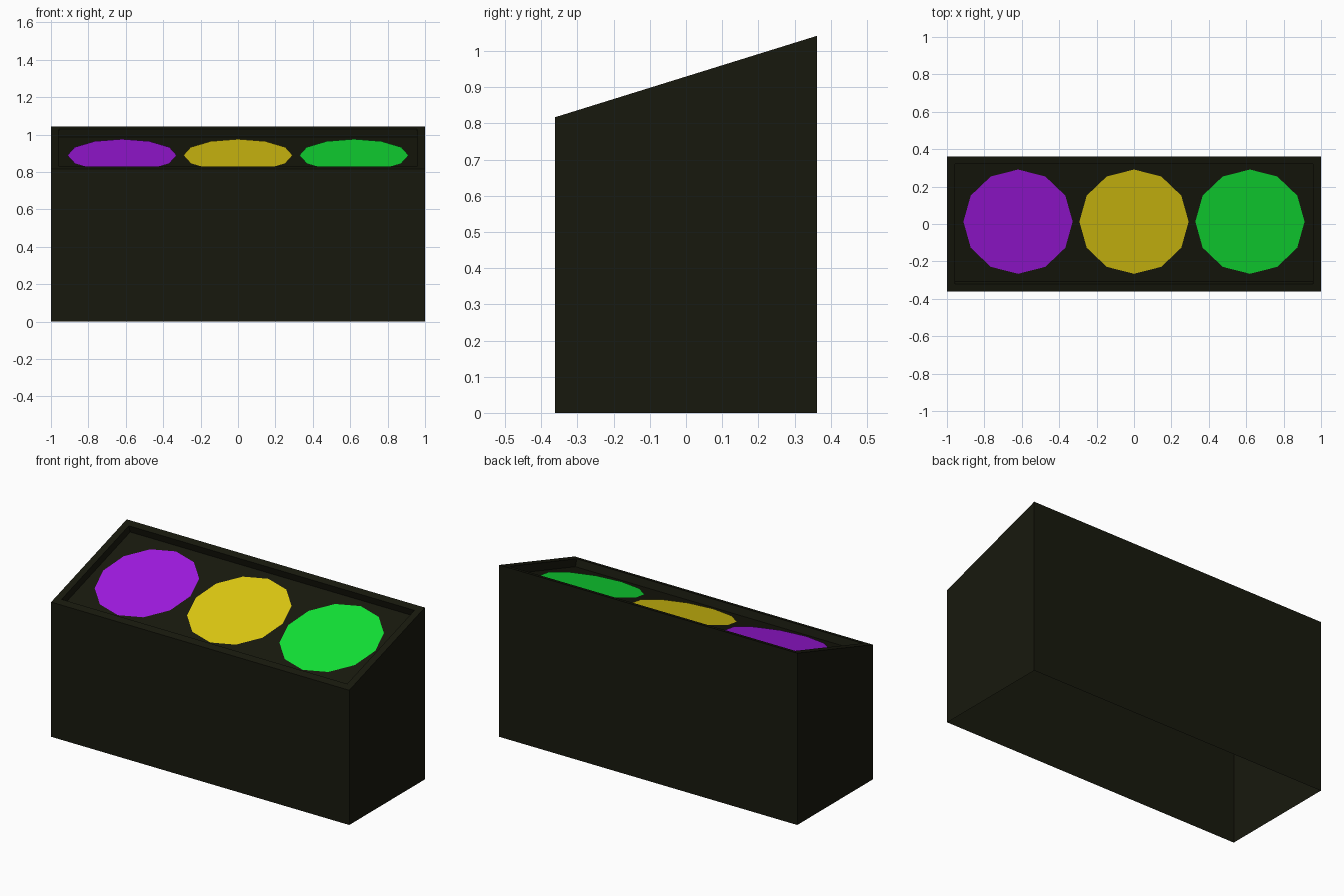
import bpy, bmesh
from math import atan2, cos, sin

if "Cube" in bpy.data.objects:
    bpy.data.objects.remove(bpy.data.objects["Cube"])

HALF_X, HALF_Y = 1.0, 0.362
Z_FRONT, Z_BACK = 0.817, 1.042
TILT = atan2(Z_BACK - Z_FRONT, 2 * HALF_Y)
RIM, RECESS = 0.042, 0.045


def material(name, rgb):
    mat = bpy.data.materials.new(name)
    mat.diffuse_color = (*rgb, 1)
    mat.use_nodes = True
    mat.node_tree.nodes["Principled BSDF"].inputs["Base Color"].default_value = mat.diffuse_color
    return mat


def finish(bm, name, mat):
    mesh = bpy.data.meshes.new(name)
    bm.to_mesh(mesh)
    bm.free()
    mesh.materials.append(mat)
    obj = bpy.data.objects.new(name, mesh)
    bpy.context.collection.objects.link(obj)
    return obj


# Wedge-topped housing: open underneath, recessed panel on the slope
bm = bmesh.new()
bmesh.ops.create_cube(bm, size=2)
for v in bm.verts:
    top = Z_BACK if v.co.y > 0 else Z_FRONT
    v.co = (v.co.x * HALF_X, v.co.y * HALF_Y, top if v.co.z > 0 else 0)
bm.normal_update()
top = max(bm.faces, key=lambda f: f.normal.z)
bottom = min(bm.faces, key=lambda f: f.normal.z)
bmesh.ops.delete(bm, geom=[bottom], context='FACES_ONLY')
bmesh.ops.inset_region(bm, faces=[top], thickness=RIM, use_even_offset=True)
normal = top.normal.copy()
ext = bmesh.ops.extrude_discrete_faces(bm, faces=[top])
panel = ext['faces'][0]
bmesh.ops.translate(bm, vec=-normal * RECESS, verts=panel.verts)
bm.normal_update()
finish(bm, "housing", material("dark_casing", (0.0088, 0.0095, 0.0042)))

# Three flat twelve-sided lamps lying just above the recessed panel
LAMP_DROP = 0.042
lamps = [("left_lamp", -0.62, (0.356, 0.010, 0.76)),
         ("middle_lamp", 0.0, (0.74, 0.59, 0.006)),
         ("right_lamp", 0.62, (0.006, 0.78, 0.037))]
for name, x, rgb in lamps:
    bm = bmesh.new()
    bmesh.ops.create_circle(bm, cap_ends=True, segments=12, radius=0.292)
    obj = finish(bm, name, material(name + "_colour", rgb))
    obj.location = (x, LAMP_DROP * sin(TILT),
                    (Z_FRONT + Z_BACK) / 2 - LAMP_DROP * cos(TILT))
    obj.rotation_euler.x = TILT
